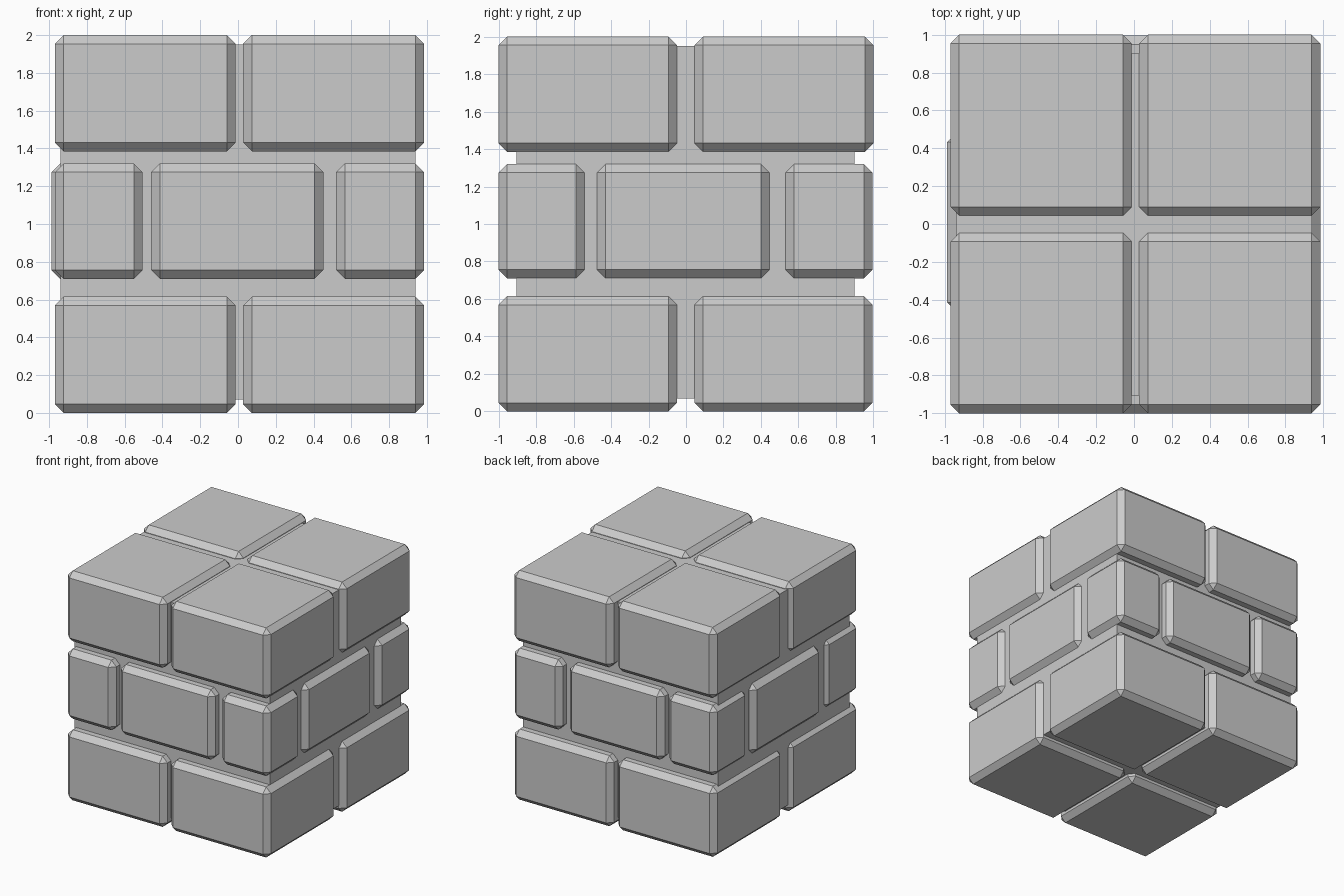
import bpy
import bmesh

if "Cube" in bpy.data.objects:
    bpy.data.objects.remove(bpy.data.objects["Cube"])

BEVEL = 0.046


def block(name, xr, yr, zr, bevel=0.0):
    """Box spanning the given ranges, with flat chamfered edges."""
    bm = bmesh.new()
    bmesh.ops.create_cube(bm, size=1.0)
    for v in bm.verts:
        for i, (lo, hi) in enumerate((xr, yr, zr)):
            v.co[i] = hi if v.co[i] > 0 else lo
    if bevel:
        bmesh.ops.bevel(bm, geom=bm.edges[:], offset=bevel, segments=1,
                        affect='EDGES', profile=0.5)
    me = bpy.data.meshes.new(name)
    bm.to_mesh(me)
    bm.free()
    ob = bpy.data.objects.new(name, me)
    bpy.context.collection.objects.link(ob)
    return ob


# Mortar core
block("mortar_core", (-0.94, 0.94), (-0.905, 0.90), (0.07, 1.95))

# Top and bottom courses: four large bricks each
HALF_X = {"left": (-0.97, -0.012), "right": (0.027, 0.985)}
for course, zr, back in (("bottom", (0.0, 0.615), 0.995),
                         ("top", (1.385, 2.0), 1.0)):
    for side, xr in HALF_X.items():
        block(f"{course}_brick_front_{side}", xr, (-1.0, -0.047), zr, BEVEL)
        block(f"{course}_brick_back_{side}", xr, (0.045, back), zr, BEVEL)

# Middle course: corner bricks
MID_Z = (0.71, 1.32)
for side, xr in {"left": (-0.97, -0.505), "right": (0.52, 0.985)}.items():
    block(f"middle_corner_front_{side}", xr, (-1.0, -0.54), MID_Z, BEVEL)
    block(f"middle_corner_back_{side}", xr, (0.53, 0.995), MID_Z, BEVEL)

# Middle course: one brick centred on each side
block("middle_brick_front", (-0.46, 0.452), (-1.0, -0.54), MID_Z, BEVEL)
block("middle_brick_back", (-0.46, 0.452), (0.53, 0.995), MID_Z, BEVEL)
block("middle_brick_right", (0.52, 0.985), (-0.475, 0.447), MID_Z, BEVEL)
block("middle_brick_left", (-0.987, -0.505), (-0.46, 0.48), MID_Z, BEVEL)
